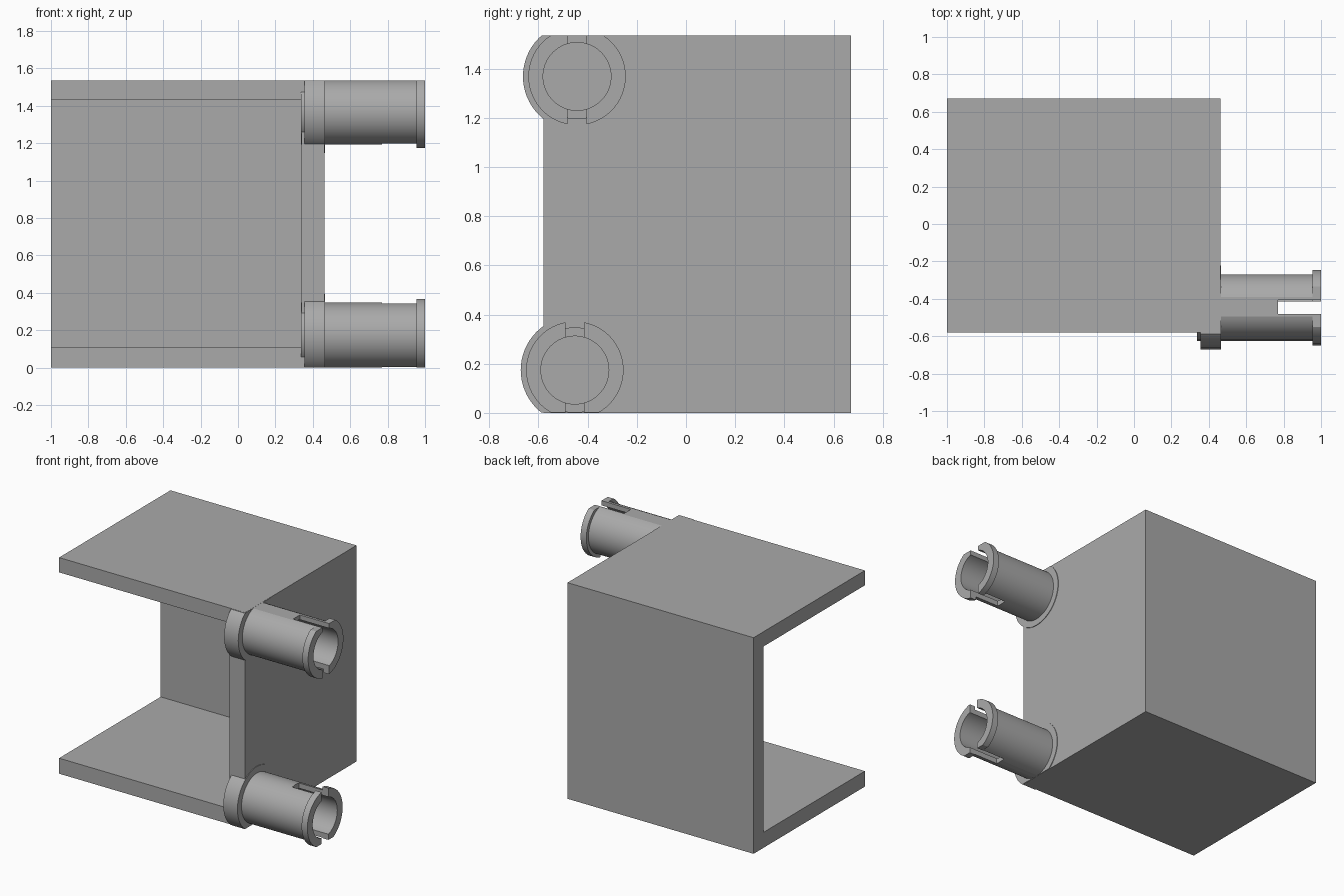
import bpy, bmesh, math

if "Cube" in bpy.data.objects:
    bpy.data.objects.remove(bpy.data.objects["Cube"])

TOP = 1.535
grey = bpy.data.materials.new("mid grey")
grey.diffuse_color = (0.4, 0.4, 0.4, 1)
grey.use_nodes = True
grey.node_tree.nodes["Principled BSDF"].inputs["Base Color"].default_value = grey.diffuse_color


def finish(name, bm):
    bmesh.ops.recalc_face_normals(bm, faces=bm.faces)
    me = bpy.data.meshes.new(name)
    bm.to_mesh(me)
    bm.free()
    me.materials.append(grey)
    ob = bpy.data.objects.new(name, me)
    bpy.context.collection.objects.link(ob)
    return ob


def box(name, lo, hi):
    bm = bmesh.new()
    bmesh.ops.create_cube(bm, size=1)
    for v in bm.verts:
        v.co = [l + (c + 0.5) * (h - l) for c, l, h in zip(v.co, lo, hi)]
    return finish(name, bm)


def lathe(name, profile, cy, cz, n=64):
    """Spin an (x, radius) profile about an axis along x."""
    bm = bmesh.new()
    rings = []
    for x, r in profile:
        ring = [bm.verts.new((x, cy + r * math.cos(2 * math.pi * i / n),
                              cz + r * math.sin(2 * math.pi * i / n))) for i in range(n)]
        rings.append(ring)
    for a, b in zip(rings, rings[1:]):
        for i in range(n):
            j = (i + 1) % n
            bm.faces.new((a[i], a[j], b[j], b[i]))
    bm.faces.new(rings[0])
    bm.faces.new(rings[-1])
    return finish(name, bm)


def boolean(ob, cutter, op):
    m = ob.modifiers.new(op.lower(), 'BOOLEAN')
    m.operation, m.object, m.solver = op, cutter, 'EXACT'
    cutter.hide_render = True
    cutter.hide_set(True)


# Housing: one solid with the front and left sides open
bm = bmesh.new()
bmesh.ops.create_cube(bm, size=1)
lo, hi = (-1, -0.58, 0), (0.462, 0.67, TOP)
for v in bm.verts:
    v.co = [l + (c + 0.5) * (h - l) for c, l, h in zip(v.co, lo, hi)]
housing = finish("housing", bm)
cavity = box("cavity_cutter", (-1.2, -0.8, 0.11), (0.34, 0.56, 1.43))
boolean(housing, cavity, 'DIFFERENCE')

# Hollow snap pegs: hub, wide flange, tube, end collar, blind bore
profile = [(0.336, 0.174), (0.355, 0.174), (0.355, 0.22), (0.466, 0.22),
           (0.466, 0.174), (0.955, 0.174), (0.955, 0.198), (1.0, 0.198),
           (1.0, 0.138), (0.466, 0.138)]
clip = box("height_clip", (0, -2, 0.001), (2, 2, TOP - 0.001))
for label, cy, cz in (("upper", -0.443, 1.368), ("lower", -0.452, 0.174)):
    peg = lathe(label + "_peg", profile, cy, cz)
    slot = box(label + "_slot_cutter", (0.77, cy - 0.038, cz - 0.3),
               (1.1, cy + 0.038, cz + 0.3))
    boolean(peg, slot, 'DIFFERENCE')
    boolean(peg, clip, 'INTERSECT')
    bpy.ops.object.select_all(action='DESELECT')
    peg.select_set(True)
    bpy.context.view_layer.objects.active = peg
    bpy.ops.object.shade_smooth_by_angle(angle=math.radians(30))
